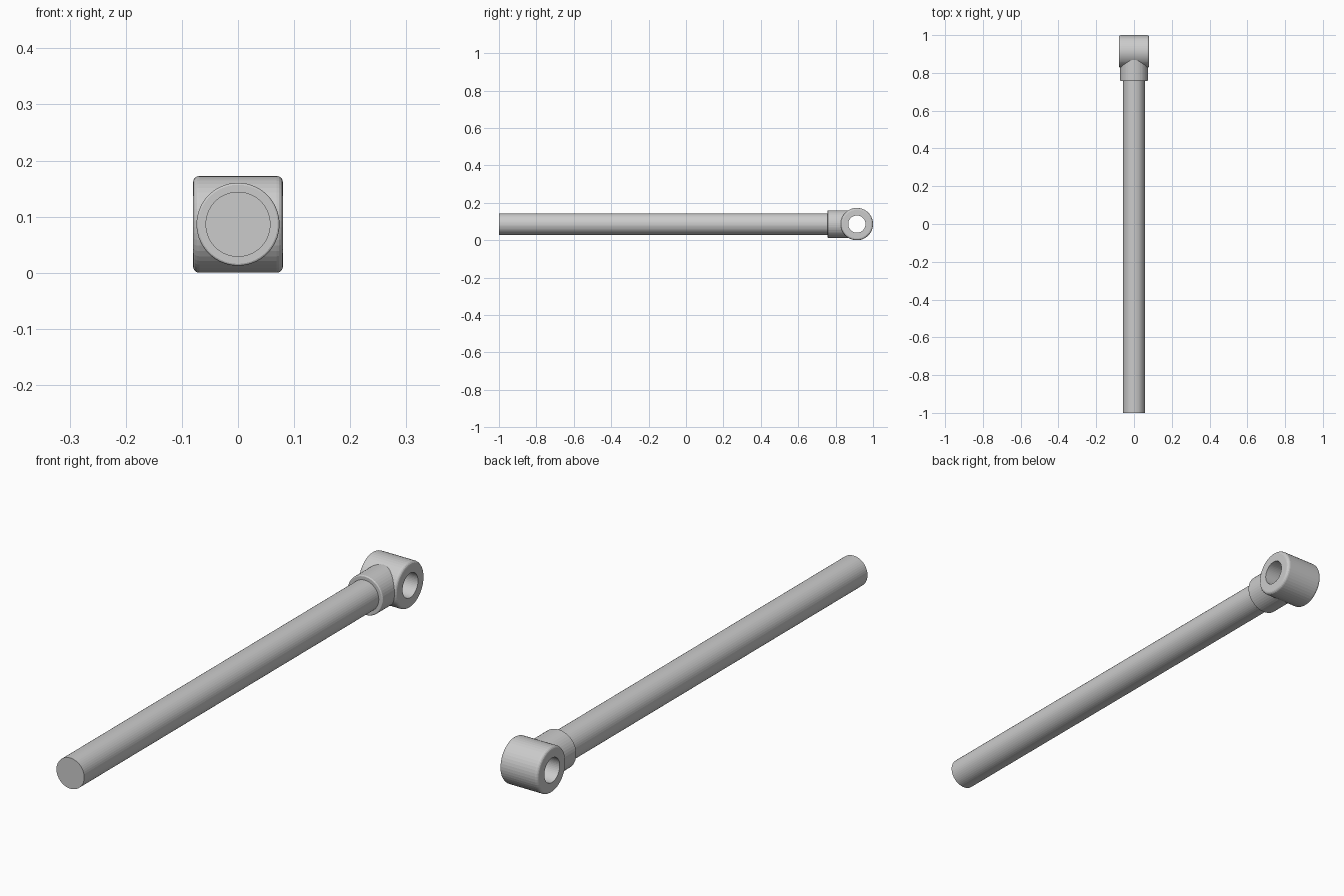
import bpy, bmesh
from math import sin, cos, pi, sqrt

if "Cube" in bpy.data.objects:
    bpy.data.objects.remove(bpy.data.objects["Cube"])

SIDES = 48
AXIS_Z = 0.0865            # height of the rod axis
EYE_Y, EYE_R, HOLE_R, HALF_W = 0.9135, 0.0865, 0.046, 0.08


def lathe(name, profile, axis, centre, closed=False, shape=None):
    """Revolve (distance along axis, radius) points about the x or y axis."""
    bm = bmesh.new()
    rings = []
    for i, (d, r) in enumerate(profile):
        ring = []
        for k in range(SIDES):
            a = 2 * pi * (k + 0.5) / SIDES
            u, z = r * cos(a), r * sin(a)
            e = shape(z) if shape and i == len(profile) - 1 else d
            ring.append(bm.verts.new((u, e, z) if axis == 'Y' else (e, u, z)))
        rings.append(ring)
    pairs = list(zip(rings, rings[1:]))
    if closed:
        pairs.append((rings[-1], rings[0]))
    for a, b in pairs:
        for k in range(SIDES):
            n = (k + 1) % SIDES
            bm.faces.new((a[k], a[n], b[n], b[k]))
    if not closed:
        bm.faces.new(rings[0])
        if not shape:
            bm.faces.new(rings[-1])
    bmesh.ops.recalc_face_normals(bm, faces=bm.faces)
    me = bpy.data.meshes.new(name)
    bm.to_mesh(me)
    bm.free()
    ob = bpy.data.objects.new(name, me)
    ob.location = centre
    bpy.context.collection.objects.link(ob)
    return ob


# Long plain rod, running a little way into the collar
lathe("rod", [(-1.0, 0.058), (0.78, 0.058)], 'Y', (0, 0, AXIS_Z))

# Collar with a softened rim; its far end follows the curve of the eye
lathe("collar", [(0.757, 0.058), (0.757, 0.0705), (0.758, 0.0725),
                 (0.7605, 0.074), (0.85, 0.074)],
      'Y', (0, 0, AXIS_Z), shape=lambda z: EYE_Y - sqrt(0.080 ** 2 - z * z))

# Cross-wise eye with rounded outer edges and a through hole
B = 0.011
right = [(HALF_W - B + B * sin(t * pi / 8), EYE_R - B + B * cos(t * pi / 8))
         for t in range(5)]
left = [(-d, r) for d, r in reversed(right)]
lathe("eye_ring", left + right + [(HALF_W, HOLE_R), (-HALF_W, HOLE_R)],
      'X', (0, EYE_Y, AXIS_Z), closed=True)
